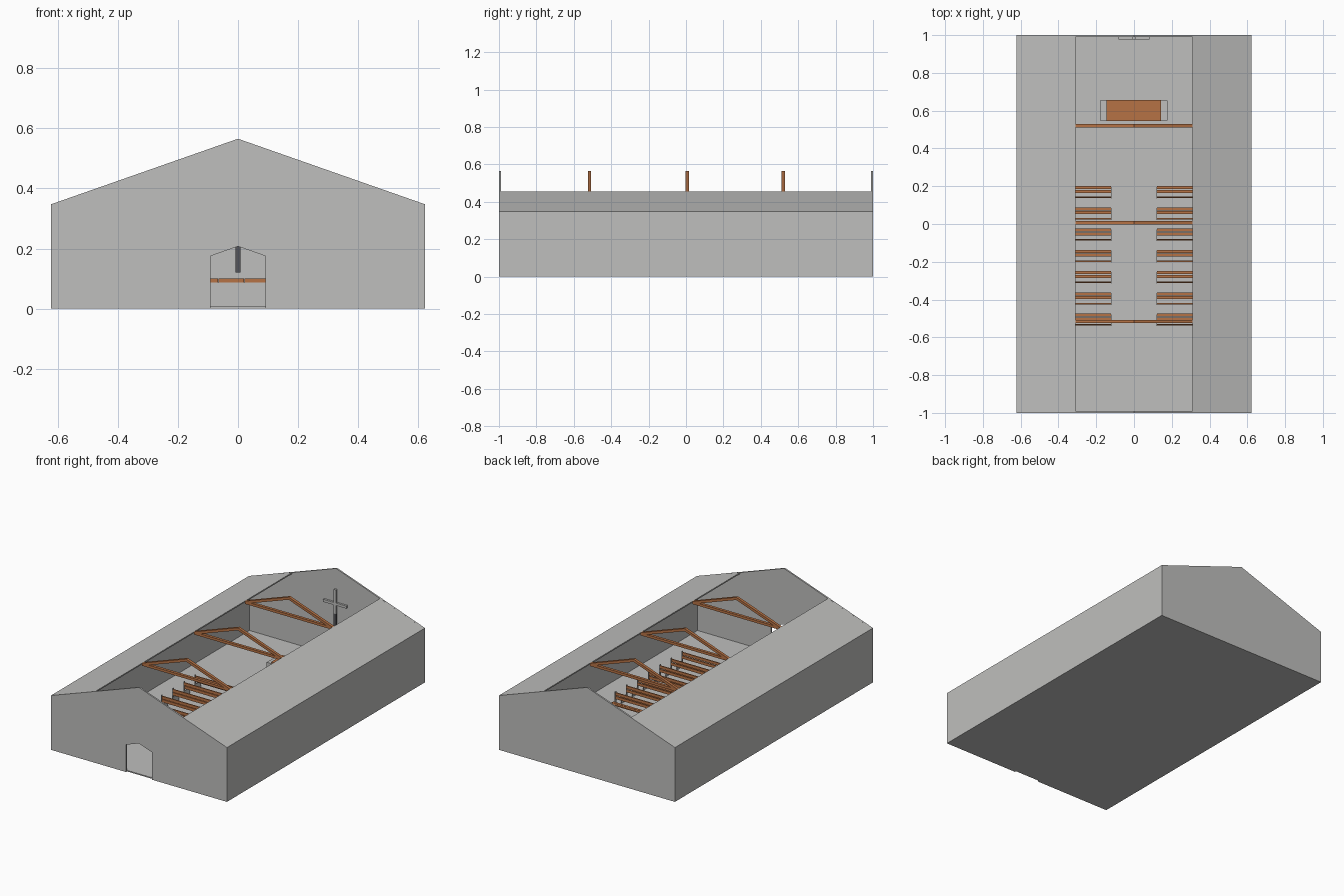
import bpy, bmesh
from mathutils import Vector

if "Cube" in bpy.data.objects:
    bpy.data.objects.remove(bpy.data.objects["Cube"])


def material(name, rgb):
    m = bpy.data.materials.new(name)
    m.diffuse_color = (*rgb, 1)
    m.use_nodes = True
    m.node_tree.nodes["Principled BSDF"].inputs["Base Color"].default_value = m.diffuse_color
    return m


STONE = material("light grey stone", (0.52, 0.52, 0.51))
WOOD = material("warm brown wood", (0.47, 0.17, 0.06))
DARK = material("dark grey metal", (0.09, 0.09, 0.10))


def finish(bm, name, mat):
    bmesh.ops.recalc_face_normals(bm, faces=bm.faces)
    me = bpy.data.meshes.new(name)
    bm.to_mesh(me)
    bm.free()
    me.materials.append(mat)
    ob = bpy.data.objects.new(name, me)
    bpy.context.collection.objects.link(ob)
    return ob


def boxes(name, mat, spans):
    """One object from several boxes given as (x0, x1, y0, y1, z0, z1)."""
    bm = bmesh.new()
    for x0, x1, y0, y1, z0, z1 in spans:
        vs = bmesh.ops.create_cube(bm, size=1)["verts"]
        for v in vs:
            v.co = Vector((x1 if v.co.x > 0 else x0,
                           y1 if v.co.y > 0 else y0,
                           z1 if v.co.z > 0 else z0))
    return finish(bm, name, mat)


def prism(name, mat, profiles, y0, y1):
    """Extrude x-z outlines along y."""
    bm = bmesh.new()
    for prof in profiles:
        f = bm.faces.new([bm.verts.new((x, y0, z)) for x, z in prof])
        r = bmesh.ops.extrude_face_region(bm, geom=[f])
        for v in r["geom"]:
            if isinstance(v, bmesh.types.BMVert):
                v.co.y = y1
    return finish(bm, name, mat)


def mirror(prof):
    return [(-x, z) for x, z in prof]


W, EAVE, RIDGE, T = 0.622, 0.347, 0.565, 0.01
OPEN_X, OPEN_Z = 0.31, 0.456

# Floor, side walls and door sill
boxes("floor", STONE, [(-W + T, W - T, -0.99, 0.99, 0, 0.005)])
wall = [(W - T, 0), (W, 0), (W, EAVE), (W - T, EAVE)]
prism("side_walls", STONE, [wall, mirror(wall)], -0.99, 0.99)
boxes("door_sill", STONE, [(-0.22, 0.22, -0.99, -0.985, 0.004, 0.007)])

# Gable walls, the front one with a pointed doorway
prism("back_gable", STONE,
      [[(-W, 0), (W, 0), (W, EAVE), (0, RIDGE), (-W, EAVE)]], 0.99, 1.0)
prism("front_gable", STONE,
      [[(-W, 0), (-0.091, 0), (-0.091, 0.175), (0, 0.207), (0.091, 0.175),
        (0.091, 0), (W, 0), (W, EAVE), (0, RIDGE), (-W, EAVE)]], -1.0, -0.99)

# Lower roof strips, open along the middle
roof = [(W, EAVE), (OPEN_X, OPEN_Z), (OPEN_X, OPEN_Z - 0.008), (W, EAVE - 0.008)]
prism("roof_strips", STONE, [roof, mirror(roof)], -0.99, 0.99)

# Roof trusses: two rafters and a tie beam
rafter = [(0, RIDGE), (OPEN_X, OPEN_Z), (OPEN_X, OPEN_Z - 0.017), (0, RIDGE - 0.017)]
tie = [(-OPEN_X, 0.439), (OPEN_X, 0.439), (OPEN_X, 0.455), (-OPEN_X, 0.455)]
for i, y in enumerate((-0.516, 0.007, 0.52)):
    prism(f"truss_{i + 1}", WOOD, [rafter, mirror(rafter), tie], y - 0.009, y + 0.009)

# Pews: seven rows on both sides of the aisle
for row in range(7):
    y = -0.54 + 0.1125 * row
    slats, ends = [], []
    for s in (-1, 1):
        a, b = sorted((s * 0.122, s * 0.398))
        for y0, y1, z0, z1 in ((0.030, 0.046, 0.044, 0.050),
                               (0.049, 0.065, 0.044, 0.050),
                               (0.004, 0.010, 0.058, 0.076),
                               (0.002, 0.008, 0.080, 0.098)):
            slats.append((a, b, y + y0, y + y1, z0, z1))
        for x in (0.118, 0.398):
            a, b = sorted((s * x, s * (x + 0.004)))
            ends.append((a, b, y, y + 0.011, 0, 0.104))
            ends.append((a, b, y + 0.011, y + 0.062, 0, 0.044))
    boxes(f"pew_slats_{row + 1}", WOOD, slats)
    boxes(f"pew_ends_{row + 1}", STONE, ends)

# Altar: stone block with wooden top boards
boxes("altar_block", STONE, [(-0.18, 0.178, 0.547, 0.655, 0, 0.087)])
edges = (-0.145, -0.065, -0.021, 0.021, 0.062, 0.145)
boxes("altar_top", WOOD, [(a, b - 0.001, 0.545, 0.657, 0.087, 0.1)
                          for a, b in zip(edges, edges[1:])])

# Cross on the back wall
boxes("cross_lower_post", DARK, [(-0.008, 0.008, 0.977, 0.99, 0.12, 0.28)])
boxes("cross_upper", STONE, [(-0.008, 0.008, 0.977, 0.99, 0.28, 0.434),
                             (-0.082, -0.008, 0.977, 0.99, 0.335, 0.351),
                             (0.008, 0.082, 0.977, 0.99, 0.335, 0.351)])
